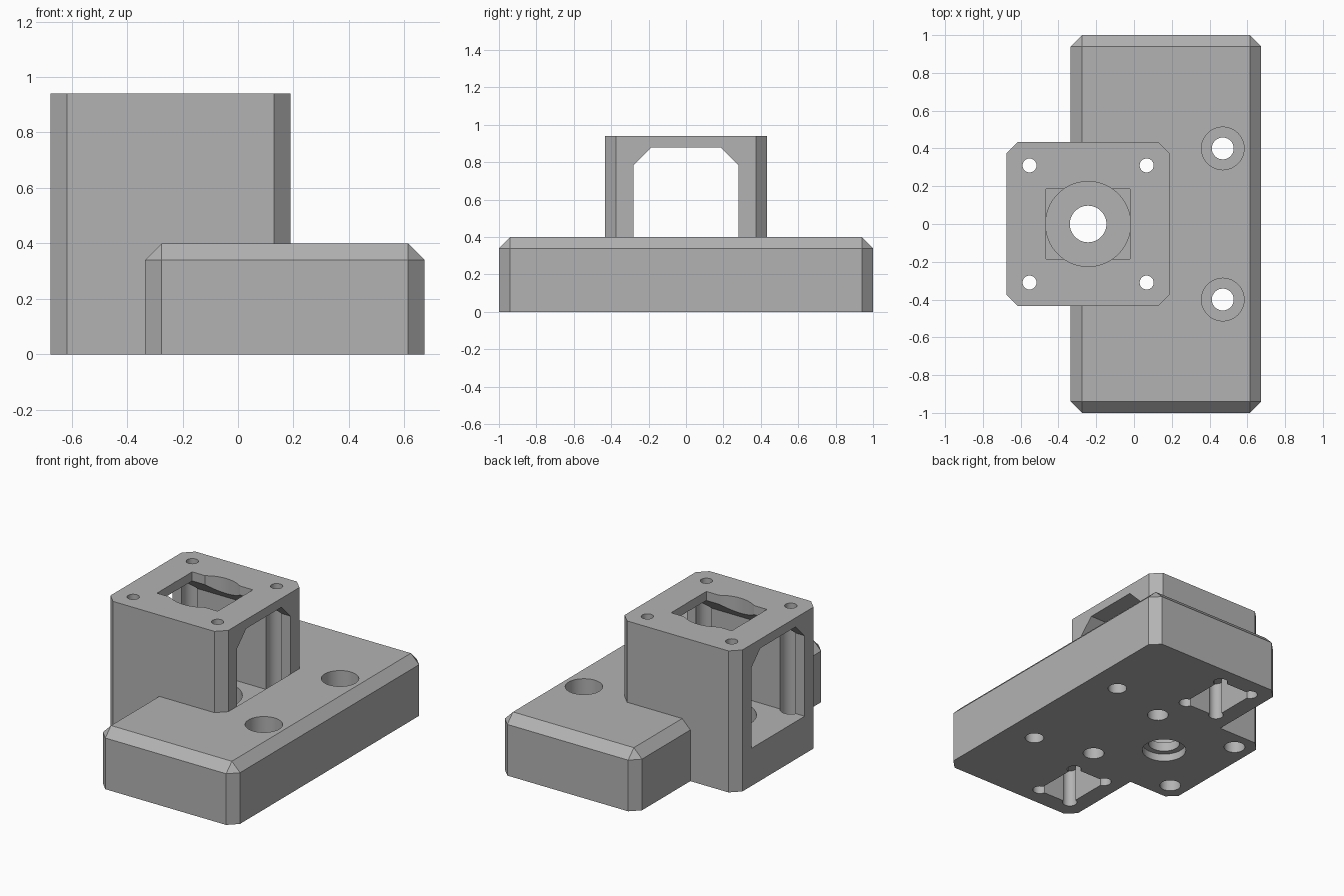
import bpy, bmesh, math

if "Cube" in bpy.data.objects:
    bpy.data.objects.remove(bpy.data.objects["Cube"])

grey = bpy.data.materials.new("plain grey")
grey.diffuse_color = (0.45, 0.45, 0.45, 1)
grey.use_nodes = True
grey.node_tree.nodes["Principled BSDF"].inputs["Base Color"].default_value = grey.diffuse_color

TX = -0.243          # tower axis
TH = 0.433           # tower half width
FLOOR = 0.25         # cavity floor height


def to_object(bm, name):
    bmesh.ops.recalc_face_normals(bm, faces=bm.faces[:])
    me = bpy.data.meshes.new(name)
    bm.to_mesh(me)
    bm.free()
    ob = bpy.data.objects.new(name, me)
    bpy.context.collection.objects.link(ob)
    me.materials.append(grey)
    return ob


def box(name, x0, x1, y0, y1, z0, z1, chamfer=0, pick=None):
    bm = bmesh.new()
    bmesh.ops.create_cube(bm, size=1)
    for v in bm.verts:
        v.co = ((x0, x1)[v.co.x > 0], (y0, y1)[v.co.y > 0], (z0, z1)[v.co.z > 0])
    if chamfer:
        edges = [e for e in bm.edges if pick(e)]
        bmesh.ops.bevel(bm, geom=edges, offset=chamfer, segments=1,
                        affect='EDGES', clamp_overlap=True)
    return to_object(bm, name)


def cylinder(name, x, y, r, z0, z1, sides=48):
    bm = bmesh.new()
    bmesh.ops.create_cone(bm, cap_ends=True, segments=sides, radius1=r, radius2=r, depth=z1 - z0)
    for v in bm.verts:
        v.co.x += x
        v.co.y += y
        v.co.z += (z0 + z1) / 2
    return to_object(bm, name)


def combine(target, other, op):
    m = target.modifiers.new(op, 'BOOLEAN')
    m.operation, m.solver, m.object = op, 'EXACT', other
    bpy.context.view_layer.objects.active = target
    bpy.ops.object.modifier_apply(modifier=m.name)
    bpy.data.objects.remove(other, do_unlink=True)


def vertical(e):
    return abs(e.verts[0].co.z - e.verts[1].co.z) > 0.1


def not_bottom(e):
    return max(v.co.z for v in e.verts) > 0.1


# base slab and tower joined into one bracket
bracket = box("bracket", -0.335, 0.673, -1, 1, 0, 0.4, 0.06, not_bottom)
combine(bracket, box("tower", TX - TH, TX + TH, -TH, TH, 0, 0.94, 0.06, vertical), 'UNION')

cutters = []

# arched window running through the tower along x
profile = [(-0.28, FLOOR), (0.28, FLOOR), (0.28, 0.785), (0.185, 0.88),
           (-0.185, 0.88), (-0.28, 0.785)]
bm = bmesh.new()
face = bm.faces.new([bm.verts.new((-0.8, y, z)) for y, z in profile])
ext = bmesh.ops.extrude_face_region(bm, geom=[face])
for v in ext["geom"]:
    if isinstance(v, bmesh.types.BMVert):
        v.co.x = TX + TH
cutters.append(to_object(bm, "window"))

# round and square opening in the top plate
cutters.append(box("top_square", TX - 0.223, TX + 0.223, -0.185, 0.185, 0.8, 1))
cutters.append(cylinder("top_round", TX, 0, 0.225, 0.8, 1, 64))

# stepped central bore in the floor
cutters.append(cylinder("bearing_seat", TX, 0, 0.225, 0.11, 0.4, 64))
cutters.append(cylinder("centre_bore", TX, 0, 0.097, -0.1, 0.2))
cutters.append(cylinder("bottom_recess", TX, 0, 0.135, -0.1, 0.05))

# corner screw holes with wide channels from below
for sx in (-1, 1):
    for sy in (-1, 1):
        x, y = TX + sx * 0.31, sy * 0.31
        cutters.append(cylinder("screw_hole", x, y, 0.037, 0.5, 1, 32))
        cutters.append(cylinder("screw_channel", x, y, 0.065, -0.1, 0.86, 32))

for s in (-1, 1):
    # counterbored mounting holes
    cutters.append(cylinder("mount_hole", 0.47, s * 0.4, 0.058, -0.1, 0.5, 32))
    cutters.append(cylinder("mount_recess", 0.47, s * 0.4, 0.113, 0.2, 0.5))
    # underside pockets with relieved corners
    ya, yb = sorted((s * 0.53, s * 0.88))
    cutters.append(box("pocket", -0.22, 0.04, ya, yb, -0.1, 0.25))
    for x in (-0.21, 0.03):
        for y in (ya + 0.01, yb - 0.01):
            cutters.append(cylinder("pocket_relief", x, y, 0.045, -0.1, 0.25, 24))

for c in cutters:
    combine(bracket, c, 'DIFFERENCE')

# single shared colour and crisp edges
bracket.data.materials.clear()
bracket.data.materials.append(grey)
for p in bracket.data.polygons:
    p.material_index = 0
bpy.ops.object.select_all(action='DESELECT')
bracket.select_set(True)
bpy.context.view_layer.objects.active = bracket
bpy.ops.object.shade_smooth_by_angle(angle=math.radians(30))
